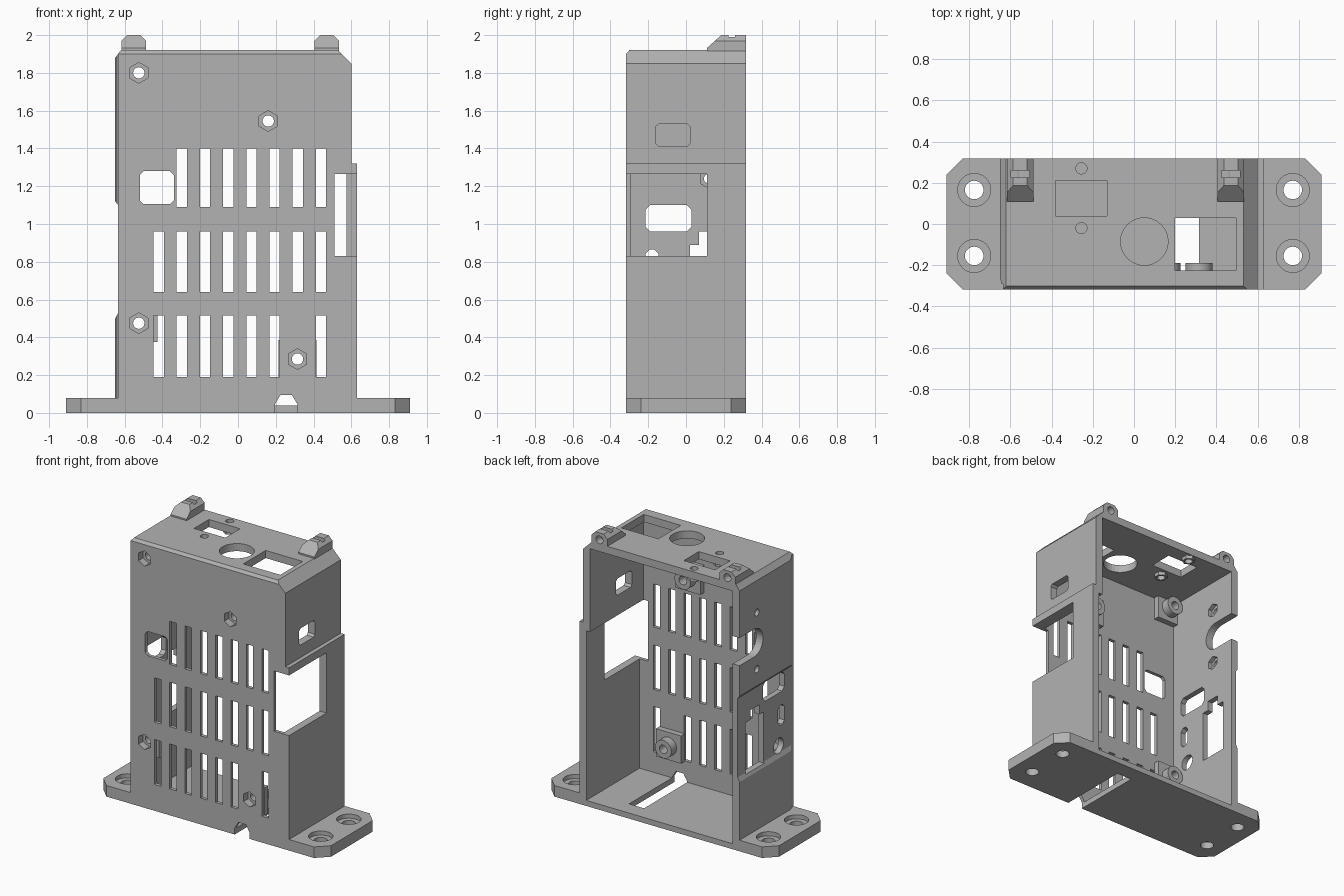
import bpy, bmesh, math

if "Cube" in bpy.data.objects:
    bpy.data.objects.remove(bpy.data.objects["Cube"], do_unlink=True)

grey = bpy.data.materials.new("plain grey")
grey.use_nodes = True
grey.diffuse_color = (0.45, 0.45, 0.45, 1)
grey.node_tree.nodes["Principled BSDF"].inputs["Base Color"].default_value = (0.45, 0.45, 0.45, 1)


def prism(name, axis, pts, a, b):
    """Extrude a 2D outline along an axis from a to b."""
    place = {"x": lambda p, t: (t, p[0], p[1]),
             "y": lambda p, t: (p[0], t, p[1]),
             "z": lambda p, t: (p[0], p[1], t)}[axis]
    bm = bmesh.new()
    face = bm.faces.new([bm.verts.new(place(p, a)) for p in pts])
    ext = bmesh.ops.extrude_face_region(bm, geom=[face])
    for v in ext["geom"]:
        if isinstance(v, bmesh.types.BMVert):
            v.co["xyz".index(axis)] = b
    bmesh.ops.recalc_face_normals(bm, faces=bm.faces)
    mesh = bpy.data.meshes.new(name)
    bm.to_mesh(mesh)
    bm.free()
    mesh.materials.append(grey)
    ob = bpy.data.objects.new(name, mesh)
    bpy.context.collection.objects.link(ob)
    return ob


def rect(u0, u1, v0, v1, c=0):
    """Rectangle outline, with clipped corners when c is set."""
    if not c:
        return [(u0, v0), (u1, v0), (u1, v1), (u0, v1)]
    return [(u0 + c, v0), (u1 - c, v0), (u1, v0 + c), (u1, v1 - c),
            (u1 - c, v1), (u0 + c, v1), (u0, v1 - c), (u0, v0 + c)]


def ring(u, v, r, n=32):
    return [(u + r * math.sin(math.tau * i / n), v + r * math.cos(math.tau * i / n))
            for i in range(n)]


def cut(target, axis, pts, a, b):
    """Subtract a prism from the target."""
    tool = prism("cutter", axis, pts, a, b)
    mod = target.modifiers.new("cut", "BOOLEAN")
    mod.operation, mod.solver, mod.object = "DIFFERENCE", "EXACT", tool
    bpy.context.view_layer.objects.active = target
    bpy.ops.object.modifier_apply(modifier=mod.name)
    bpy.data.objects.remove(tool, do_unlink=True)


FRONT, INNER, BACK = -0.317, -0.292, 0.317

# Base with mounting ears, sunken floor and cable slot
base = prism("base", "z", rect(-0.91, 0.91, FRONT, BACK, 0.08), 0, 0.08)
cut(base, "z", rect(-0.595, 0.575, INNER, 0.4), 0.04, 0.2)
for x in (-0.775, 0.77):
    for y in (-0.155, 0.165):
        cut(base, "z", ring(x, y, 0.08), 0.05, 0.2)
        cut(base, "z", ring(x, y, 0.045), -0.1, 0.2)
cable_slot = [(0.195, -0.1), (0.315, -0.1), (0.315, 0.045), (0.285, 0.095), (0.225, 0.095), (0.195, 0.045)]
cut(base, "y", cable_slot, -0.4, 0.2)

# Front panel with side cut-out
front = prism("front_panel", "y", [
    (-0.635, 0), (-0.635, 1.9), (-0.62, 1.92), (0.53, 1.92), (0.6, 1.85), (0.6, 1.32),
    (0.63, 1.32), (0.63, 1.265), (0.51, 1.265), (0.51, 0.83), (0.63, 0.83), (0.63, 0)], FRONT, INNER)
cut(front, "x", [(-0.33, 1.885), (-0.33, 1.95), (-0.275, 1.95)], -1, 1)
cut(front, "y", cable_slot, -0.4, 0.2)
cut(front, "y", rect(-0.52, -0.34, 1.105, 1.28, 0.02), -0.4, 0)

# Ventilation slots: three rows
for z0, z1, skipped in ((1.09, 1.4, 0), (0.64, 0.96, None), (0.19, 0.515, 6)):
    for i in range(8):
        if i != skipped:
            x = -0.42 + 0.1227 * i
            cut(front, "y", rect(x - 0.027, x + 0.027, z0, z1), -0.4, 0)

# Screw bosses behind the panel with hex pockets in front
for i, (x, z) in enumerate(((-0.525, 1.8), (0.16, 1.545), (-0.525, 0.475), (0.315, 0.285))):
    pad = prism(f"boss_pad_{i}", "y", rect(max(x - 0.1, -0.595), x + 0.1, z - 0.1,
                                          min(z + 0.1, 1.865)), INNER, -0.25)
    boss = prism(f"boss_{i}", "y", ring(x, z, 0.065), -0.25, -0.19)
    cut(front, "y", ring(x, z, 0.055, 6), -0.4, 0)
    cut(pad, "y", ring(x, z, 0.055, 6), -0.4, -0.265)
    for part in (pad, boss):
        cut(part, "y", ring(x, z, 0.03), -0.4, 0)

# Wall on the +x side: wide lower part, narrower upper part
lower = prism("left_wall_lower", "y", [
    (0.575, 0.04), (0.63, 0.04), (0.63, 1.32), (0.545, 1.32), (0.545, 1.265), (0.575, 1.265)], INNER, BACK)
cut(lower, "x", rect(-0.4, 0.11, 0.83, 1.265), 0.5, 0.7)
upper = prism("left_wall_upper", "y", [
    (0.545, 1.32), (0.6, 1.32), (0.6, 1.85), (0.545, 1.905)], INNER, BACK)
cut(upper, "x", rect(-0.16, 0.02, 1.41, 1.53, 0.015), 0.5, 0.7)

# Wall on the -x side with a shallow outer recess and connector openings
side = prism("right_wall", "y", [
    (-0.595, 0.04), (-0.65, 0.04), (-0.65, 0.5), (-0.635, 0.53), (-0.635, 1.1),
    (-0.65, 1.12), (-0.65, 1.88), (-0.62, 1.92), (-0.595, 1.92)], INNER, BACK)
cut(side, "z", [(-0.66, -0.22), (-0.635, -0.317), (-0.7, -0.317)], 0.08, 2)
openings = [
    rect(-0.215, 0.03, 0.96, 1.1, 0.025),
    rect(-0.215, -0.145, 0.72, 0.865, 0.022),
    ring(-0.15, 0.58, 0.055),
    rect(0.02, 0.23, 0.52, 0.89),
    rect(0.07, 0.17, 0.85, 0.96),
    ring(0.15, 1.44, 0.1),
    rect(0.15, 0.4, 1.34, 1.54),
]
for pts in openings:
    cut(side, "x", pts, -0.8, -0.5)
for z in (1.24, 1.65):
    cut(side, "x", ring(0.12, z, 0.025), -0.8, -0.5)
    cut(side, "x", ring(0.12, z, 0.05, 6), -0.625, -0.5)

# Roof with switch, socket and button openings
roof = prism("roof", "y", [
    (-0.595, 1.865), (-0.595, 1.92), (0.53, 1.92), (0.545, 1.905), (0.545, 1.865)], INNER, BACK)
for pts in (rect(-0.38, -0.13, 0.04, 0.21), rect(0.2, 0.495, -0.225, 0.03), ring(0.05, -0.085, 0.115)):
    cut(roof, "z", pts, 1.8, 2)
for i, y in enumerate((-0.02, 0.27)):
    nut = prism(f"roof_nut_seat_{i}", "z", ring(-0.255, y, 0.045, 6), 1.84, 1.865)
    for part in (roof, nut):
        cut(part, "z", ring(-0.255, y, 0.027), 1.8, 2)

# Roof lugs: sloped front, clipped top, screw hole and nut slot
for name, x in (("right_lug", -0.552), ("left_lug", 0.47)):
    lug = prism(name, "y", [
        (x - 0.064, 1.91), (x + 0.064, 1.91), (x + 0.064, 1.97), (x + 0.034, 2),
        (x - 0.034, 2), (x - 0.064, 1.97)], 0.11, BACK)
    cut(lug, "x", [(0.1, 1.922), (0.19, 2.003), (0.19, 2.1), (0.05, 2.1), (0.05, 1.922)], x - 0.2, x + 0.2)
    cut(lug, "y", ring(x, 1.95, 0.028), 0.2, 0.4)
    cut(lug, "z", rect(x - 0.045, x + 0.045, 0.225, 0.26), 1.925, 2.1)
